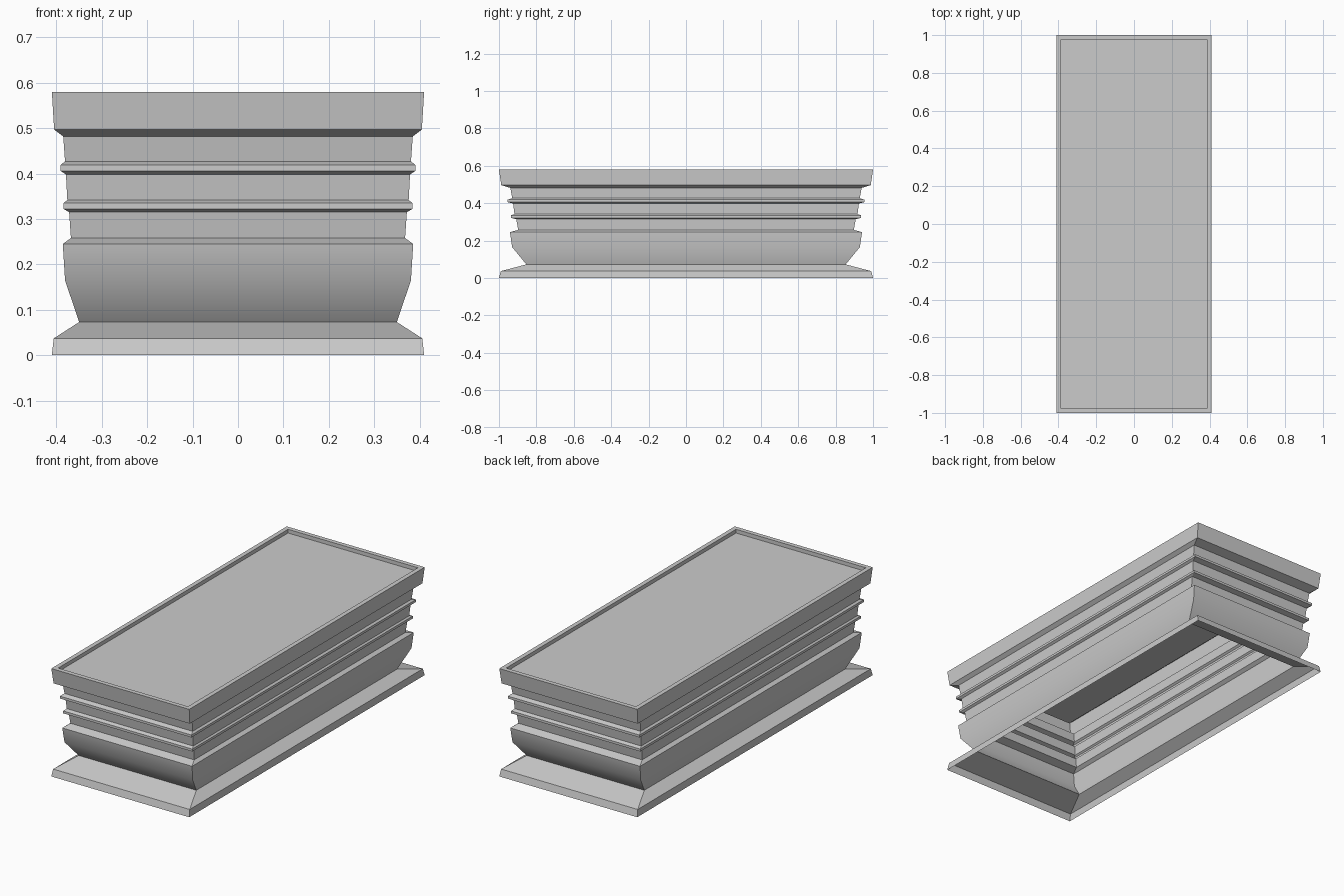
import bpy
import bmesh
import math

cube = bpy.data.objects.get("Cube")
if cube:
    bpy.data.objects.remove(cube, do_unlink=True)

HALF_X, HALF_Y, HEIGHT = 0.41, 1.0, 0.58
RIM, RECESS = 0.024, 0.02

stone = bpy.data.materials.new("grey_stone")
stone.use_nodes = True
colour = (0.6, 0.6, 0.6, 1)
stone.diffuse_color = colour
stone.node_tree.nodes["Principled BSDF"].inputs["Base Color"].default_value = colour


def ring(bm, hx, hy, z):
    """Rectangular loop, anticlockwise from above."""
    corners = ((-1, -1), (1, -1), (1, 1), (-1, 1))
    return [bm.verts.new((sx * hx, sy * hy, z)) for sx, sy in corners]


def stacked_rings(name, rings, cap=False):
    """Join rectangular loops in order with quads, optionally capping the last."""
    bm = bmesh.new()
    loops = [ring(bm, *r) for r in rings]
    for low, high in zip(loops, loops[1:]):
        for i in range(4):
            j = (i + 1) % 4
            bm.faces.new((low[i], low[j], high[j], high[i]))
    if cap:
        bm.faces.new(loops[-1])
    mesh = bpy.data.meshes.new(name)
    bm.to_mesh(mesh)
    bm.free()
    mesh.materials.append(stone)
    obj = bpy.data.objects.new(name, mesh)
    bpy.context.collection.objects.link(obj)
    return obj


def moulding(name, profile):
    """Sweep a (half width, height) profile, scaled in proportion along the length."""
    return stacked_rings(name, [(w, w * HALF_Y / HALF_X, z) for w, z in profile])


# Flared foot, open underneath
moulding("foot", [(0.41, 0), (0.406, 0.037), (0.35, 0.073)])

# Curved belly with its shoulder
belly = moulding("belly", [(0.35, 0.073), (0.381, 0.165), (0.386, 0.245), (0.368, 0.258)])

# Neck with two raised ribs
moulding("ribbed_neck", [
    (0.368, 0.258), (0.372, 0.315),
    (0.384, 0.322), (0.384, 0.335), (0.376, 0.342), (0.379, 0.398),
    (0.391, 0.406), (0.391, 0.419), (0.381, 0.427), (0.385, 0.482)])

# Projecting top band
moulding("top_band", [(0.385, 0.482), (0.405, 0.497), (HALF_X, HEIGHT)])

# Flat rim and sunken top panel
inner = (HALF_X - RIM, HALF_Y - RIM)
stacked_rings("top_panel", [
    (HALF_X, HALF_Y, HEIGHT), (*inner, HEIGHT), (*inner, HEIGHT - RECESS)], cap=True)

# Smooth only the belly curve
bpy.ops.object.select_all(action='DESELECT')
belly.select_set(True)
bpy.context.view_layer.objects.active = belly
bpy.ops.object.shade_smooth_by_angle(angle=math.radians(36))
